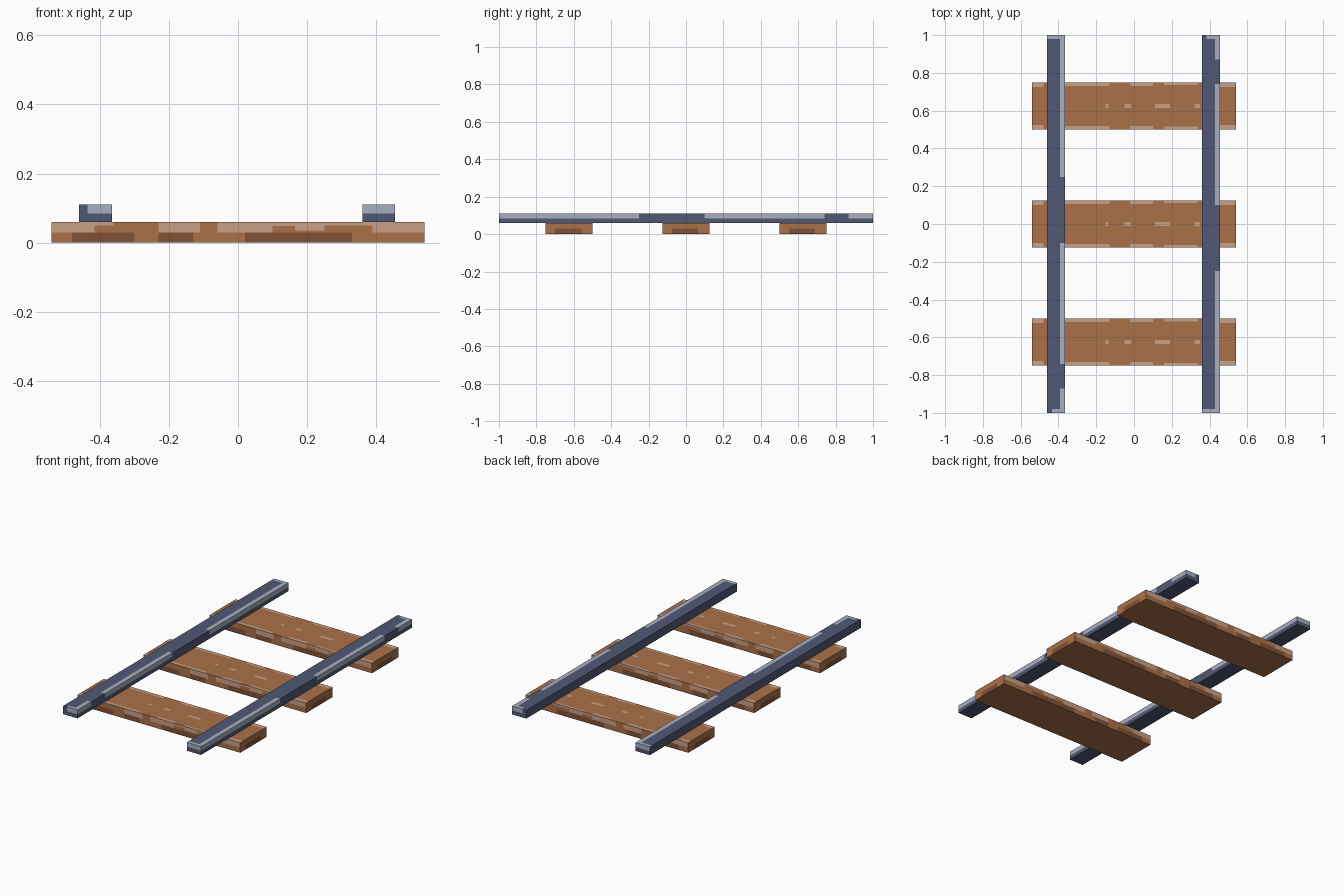
import bpy, bmesh
from mathutils import Vector

if "Cube" in bpy.data.objects:
    bpy.data.objects.remove(bpy.data.objects["Cube"])


def material(name, rgb):
    m = bpy.data.materials.new(name)
    m.diffuse_color = (*rgb, 1)
    m.use_nodes = True
    m.node_tree.nodes["Principled BSDF"].inputs["Base Color"].default_value = m.diffuse_color
    return m


WOOD = [material("brown wood", (0.41, 0.165, 0.066)),
        material("worn light wood", (0.60, 0.35, 0.235)),
        material("dark wood", (0.22, 0.083, 0.037))]
STEEL = [material("dark blue steel", (0.083, 0.098, 0.175)),
         material("worn pale steel", (0.39, 0.43, 0.52))]


def painted_box(name, lo, hi, patches, mats):
    """Box whose faces are cut along patch borders and coloured.
    A patch is (axis, sign, (a0, a1), (b0, b1), material index), with a and b
    the two other axes in x, y, z order, in world coordinates."""
    lo, hi = Vector(lo), Vector(hi)
    bm = bmesh.new()
    bmesh.ops.create_cube(bm, size=1)
    for v in bm.verts:
        v.co = Vector([(lo[i] + hi[i]) / 2 + v.co[i] * (hi[i] - lo[i]) for i in range(3)])
    cuts = set()
    for axis, sign, a, b, mat in patches:
        u, w = [i for i in range(3) if i != axis]
        cuts |= {(u, round(c, 4)) for c in a} | {(w, round(c, 4)) for c in b}
    for i, c in sorted(cuts):
        if lo[i] + 1e-4 < c < hi[i] - 1e-4:
            co, no = Vector((0, 0, 0)), Vector((0, 0, 0))
            co[i], no[i] = c, 1
            bmesh.ops.bisect_plane(bm, geom=bm.verts[:] + bm.edges[:] + bm.faces[:],
                                   plane_co=co, plane_no=no, dist=1e-6)
    bm.normal_update()
    for f in bm.faces:
        p = f.calc_center_median()
        for axis, sign, a, b, mat in patches:
            u, w = [i for i in range(3) if i != axis]
            if f.normal[axis] * sign > 0.5 and a[0] < p[u] < a[1] and b[0] < p[w] < b[1]:
                f.material_index = mat
    me = bpy.data.meshes.new(name)
    bm.to_mesh(me)
    bm.free()
    for m in mats:
        me.materials.append(m)
    bpy.context.collection.objects.link(bpy.data.objects.new(name, me))


# Wooden ties: worn upper edges, dark lower patches
TX, TY, TZ = 0.54, 0.125, 0.06
WORN = [(-0.54, -0.415, 0.03), (-0.415, -0.36, 0.05), (-0.23, -0.11, 0.03),
        (-0.06, 0.10, 0.03), (0.10, 0.165, 0.048), (0.165, 0.25, 0.035),
        (0.25, 0.39, 0.05), (0.39, 0.54, 0.03)]
DARK = [(-0.48, -0.30), (-0.23, -0.13), (0.02, 0.33)]
DASHES = [(-0.15, -0.135), (-0.05, -0.015), (0.11, 0.19), (0.32, 0.35)]
EDGE = [(-0.54, -0.48, 0.025), (-0.37, -0.13, 0.02), (-0.02, 0.10, 0.02),
        (0.16, 0.34, 0.015), (0.455, 0.54, 0.025)]
for name, cy in (("front_tie", -0.625), ("middle_tie", 0), ("back_tie", 0.625)):
    p = []
    for s in (-1, 1):
        p += [(1, s, (a, b), (z, TZ), 1) for a, b, z in WORN]
        p += [(1, s, d, (0, 0.03), 2) for d in DARK]
        p += [(2, 1, (a, b), sorted((cy + s * TY, cy + s * (TY - w))), 1) for a, b, w in EDGE]
        p += [(0, s, (cy - 0.075, cy + 0.065), (0, 0.03), 2)]
    p += [(2, 1, d, (cy - 0.01, cy + 0.01), 1) for d in DASHES]
    painted_box(name, (-TX, cy - TY, 0), (TX, cy + TY, TZ), p, WOOD)

# Steel rails: worn strip on the upper +x edge and on the ends
for name, x0, s in (("left_rail", -0.46, -1), ("right_rail", 0.36, 1)):
    x1, zt, zm = x0 + 0.095, 0.11, 0.084
    p = []
    for a, b in ((-1, -0.25), (0.10, 0.74), (0.87, 1)):
        ys = tuple(sorted((a * s, b * s)))
        p += [(2, 1, (x1 - 0.026, x1), ys, 1), (0, 1, ys, (zm, zt), 1)]
    for e in (-1, 1):
        xa = x0 + 0.025 if e == s else x0
        p += [(1, e, (xa, x1), (zm, zt), 1),
              (2, 1, (xa, x1), tuple(sorted((e, e * 0.98))), 1)]
    painted_box(name, (x0, -1, 0.06), (x1, 1, zt), p, STEEL)
